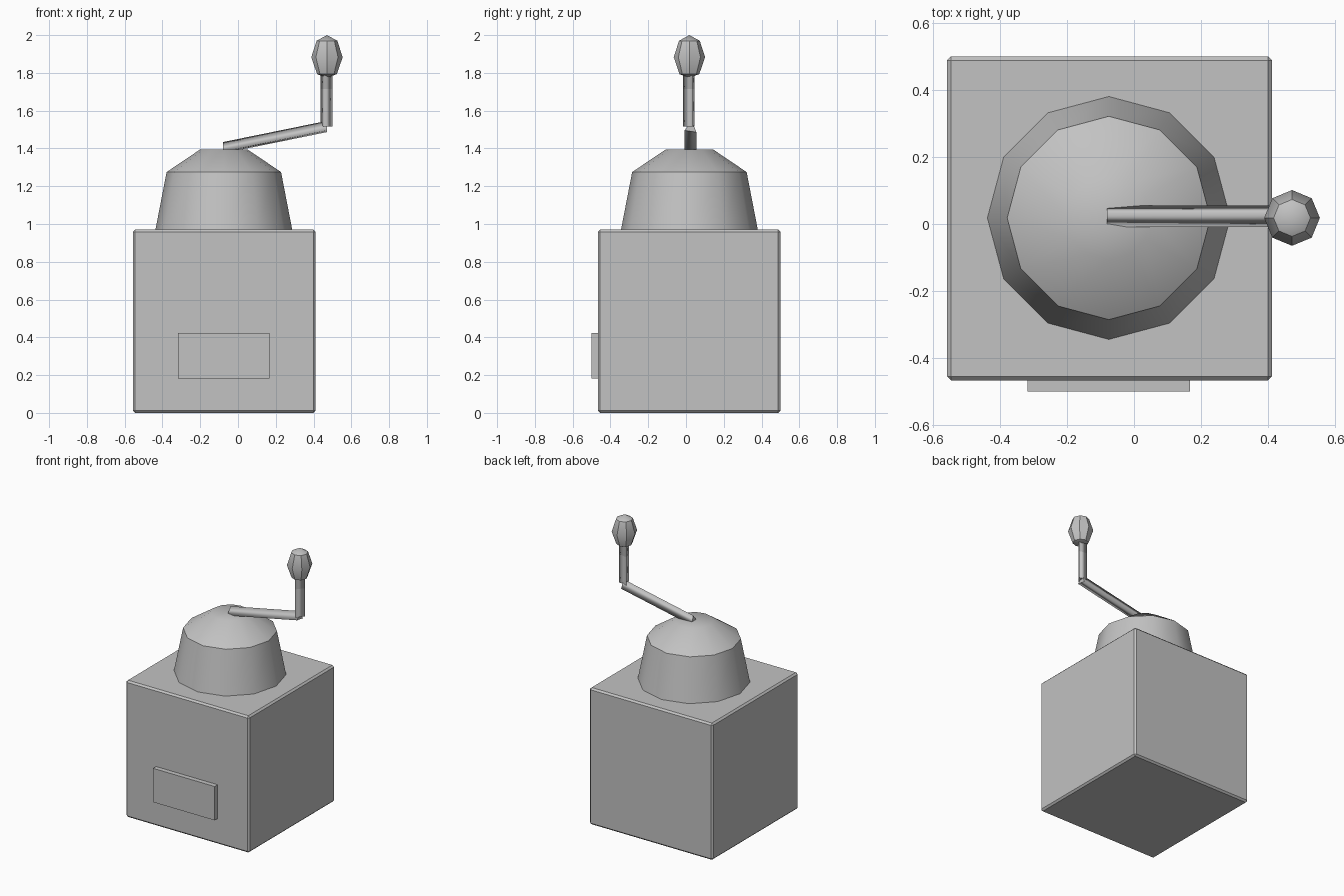
import bpy, bmesh, math
from mathutils import Vector

if "Cube" in bpy.data.objects:
    bpy.data.objects.remove(bpy.data.objects["Cube"])


def material(name, v):
    m = bpy.data.materials.new(name)
    m.diffuse_color = (v, v, v, 1)
    m.use_nodes = True
    m.node_tree.nodes["Principled BSDF"].inputs["Base Color"].default_value = m.diffuse_color
    return m


GREY = material("mid_grey", 0.54)
DARK = material("dark_grey", 0.4)


def finish(name, bm, mat):
    bmesh.ops.recalc_face_normals(bm, faces=bm.faces[:])
    me = bpy.data.meshes.new(name)
    bm.to_mesh(me)
    bm.free()
    me.materials.append(mat)
    ob = bpy.data.objects.new(name, me)
    bpy.context.collection.objects.link(ob)
    return ob


def box(name, lo, hi, bevel=0.0):
    bm = bmesh.new()
    bmesh.ops.create_cube(bm, size=1)
    for v in bm.verts:
        v.co = [lo[i] + (v.co[i] + 0.5) * (hi[i] - lo[i]) for i in range(3)]
    if bevel:
        bmesh.ops.bevel(bm, geom=bm.edges[:], offset=bevel, segments=1, affect='EDGES')
    return finish(name, bm, GREY)


def lathe(name, centre, sides, profile, sharp_rings, sharp_sides):
    """Rings of (radius, z); radius 0 makes a tip. Smooth apart from sharp edges."""
    bm = bmesh.new()
    rings = []
    for r, z in profile:
        n = sides if r else 1
        rings.append([bm.verts.new((centre[0] + r * math.cos(2 * math.pi * i / sides),
                                    centre[1] + r * math.sin(2 * math.pi * i / sides), z))
                      for i in range(n)])
    for a, b in zip(rings, rings[1:]):
        for i in range(sides):
            j = (i + 1) % sides
            quad = [a[i % len(a)], a[j % len(a)], b[j % len(b)], b[i % len(b)]]
            bm.faces.new(list(dict.fromkeys(quad))).smooth = True
    for k, ring in enumerate(rings):
        if len(ring) == 1:
            continue
        for i in range(sides):
            if k in sharp_rings:
                bm.edges.get((ring[i], ring[(i + 1) % sides])).smooth = False
            if sharp_sides and k + 1 < len(rings) and len(rings[k + 1]) > 1:
                bm.edges.get((ring[i], rings[k + 1][i])).smooth = False
    return finish(name, bm, GREY)


def rod(name, start, end, u, v, angle, mat, r=0.037):
    """Three-sided rod with soft sides; u and v span its cross-section."""
    bm = bmesh.new()
    ends = []
    for p in (start, end):
        ring = []
        for k in range(3):
            a = math.radians(angle + 120 * k)
            ring.append(bm.verts.new(Vector(p) + r * (math.cos(a) * Vector(u) + math.sin(a) * Vector(v))))
        cap = bm.faces.new(ring)
        for e in cap.edges:
            e.smooth = False
        ends.append(ring)
    for i in range(3):
        j = (i + 1) % 3
        bm.faces.new((ends[0][i], ends[0][j], ends[1][j], ends[1][i])).smooth = True
    return finish(name, bm, mat)


X, Y, Z = (1, 0, 0), (0, 1, 0), (0, 0, 1)

# Box body and drawer front
box("body", (-0.557, -0.466, 0), (0.411, 0.5, 0.97), 0.012)
box("drawer_front", (-0.317, -0.5, 0.183), (0.167, -0.45, 0.423))

# Twelve-sided hopper with its domed lid
lathe("hopper", (-0.075, 0.018), 12,
      [(0.363, 0.965), (0.303, 1.275), (0.125, 1.395), (0, 1.395)], {0, 1}, False)

# Crank: sloping arm, upright post and its darker neck
rod("crank_arm", (-0.08, 0.026, 1.397), (0.47, 0.026, 1.509), Y, Z, 81.5, GREY)
rod("crank_post", (0.466, 0.021, 1.515), (0.466, 0.021, 1.715), X, Y, 20.7, GREY)
rod("crank_neck", (0.466, 0.021, 1.715), (0.466, 0.021, 1.80), X, Y, 20.7, DARK)

# Eight-sided knob
lathe("knob", (0.471, 0.018), 8,
      [(0, 1.775), (0.052, 1.793), (0.083, 1.883), (0.055, 1.97), (0, 2.0)], {1, 3}, True)
